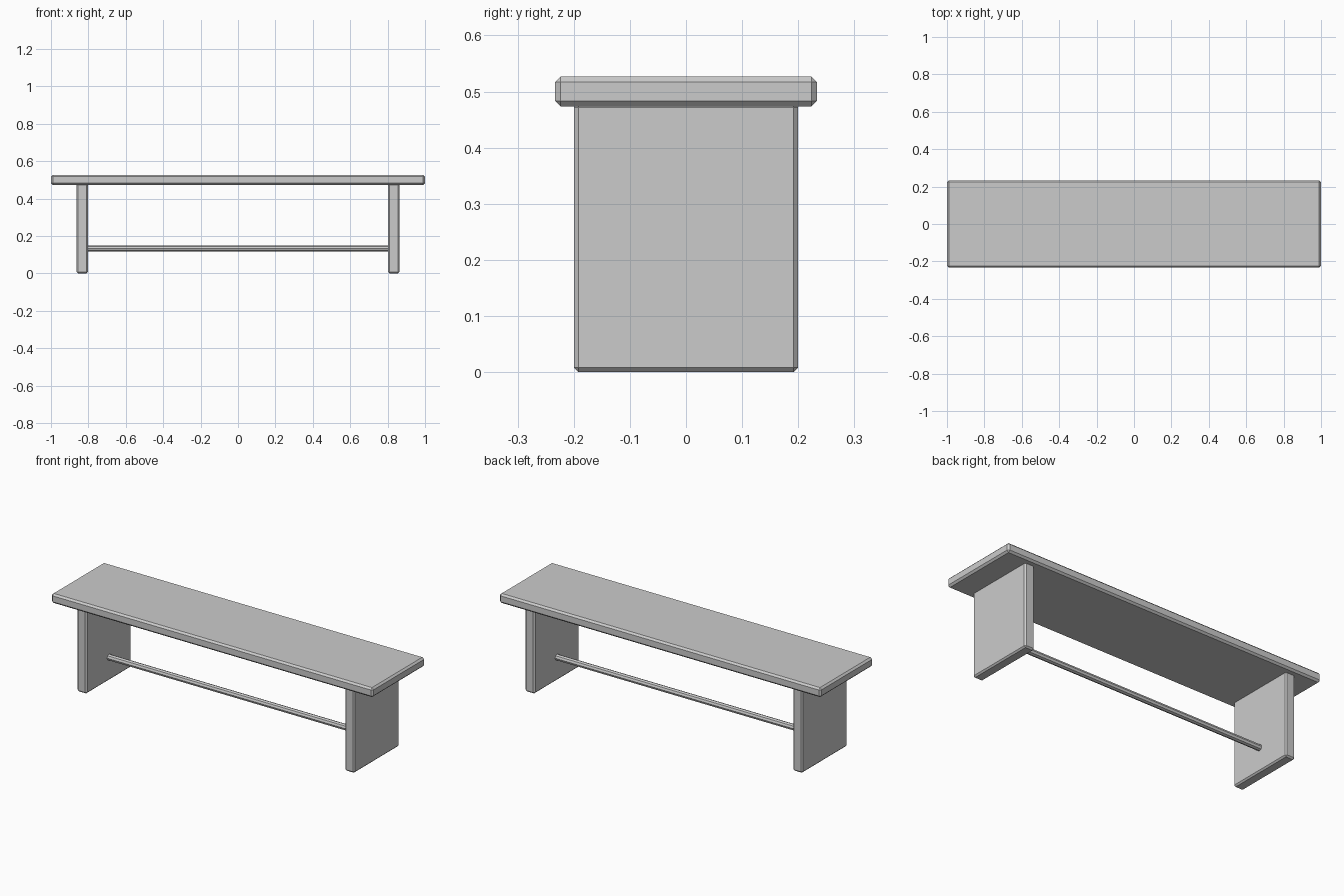
import bpy
import math

if "Cube" in bpy.data.objects:
    bpy.data.objects.remove(bpy.data.objects["Cube"])


def board(name, size, centre, bevel):
    """Box with a single flat chamfer on every edge."""
    bpy.ops.mesh.primitive_cube_add(size=1, location=centre)
    ob = bpy.context.object
    ob.name = name
    ob.scale = size
    bpy.ops.object.transform_apply(location=False, rotation=False, scale=True)
    mod = ob.modifiers.new("chamfer", 'BEVEL')
    mod.width = bevel
    mod.segments = 1
    return ob


# Seat plank
board("seat", (2.0, 0.467, 0.0533), (0, 0, 0.5), 0.01)

# Slab legs, tops let slightly into the seat
for side, name in ((-1, "left_leg"), (1, "right_leg")):
    board(name, (0.06, 0.4, 0.48), (side * 0.833, 0, 0.24), 0.008)

# Eight-sided stretcher rod between the legs
bpy.ops.mesh.primitive_cylinder_add(vertices=8, radius=0.0167, depth=1.65,
                                    location=(0, 0, 0.133),
                                    rotation=(0, math.pi / 2, 0))
bpy.context.object.name = "stretcher"
